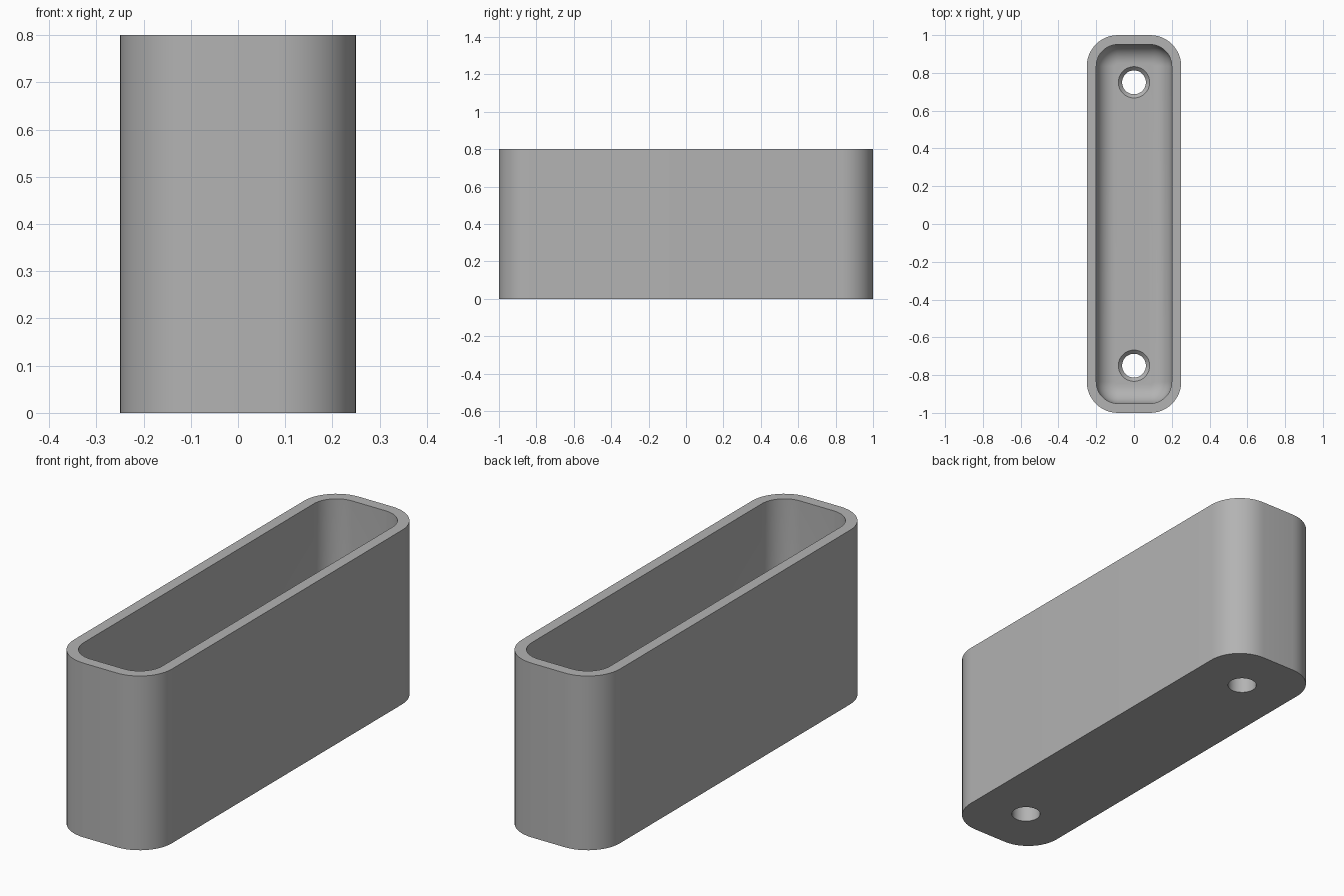
import bpy, bmesh, math

cube = bpy.data.objects.get("Cube")
if cube:
    bpy.data.objects.remove(cube, do_unlink=True)

WIDTH, LENGTH, HEIGHT = 0.5, 2.0, 0.8
WALL, FLOOR, RADIUS = 0.05, 0.1, 0.165
FILLET, HOLE_Y = 0.1, 0.75

grey = bpy.data.materials.new("plain_grey")
grey.use_nodes = True
colour = (0.45, 0.45, 0.45, 1)
grey.diffuse_color = colour
grey.node_tree.nodes["Principled BSDF"].inputs["Base Color"].default_value = colour


def rounded_ring(bm, inset, z, steps=12):
    """Rounded rectangle, inset from the outer wall."""
    r = RADIUS - inset
    verts = []
    for k, (sx, sy) in enumerate([(1, 1), (-1, 1), (-1, -1), (1, -1)]):
        cx, cy = sx * (WIDTH / 2 - RADIUS), sy * (LENGTH / 2 - RADIUS)
        for i in range(steps + 1):
            a = (k + i / steps) * math.pi / 2
            verts.append(bm.verts.new((cx + r * math.cos(a), cy + r * math.sin(a), z)))
    return verts


def circle_ring(bm, radius, y, z, n=48):
    return [bm.verts.new((radius * math.cos(i * math.tau / n),
                          y + radius * math.sin(i * math.tau / n), z)) for i in range(n)]


def loft(bm, rings):
    """Skin a stack of rings and cap both ends."""
    for a, b in zip(rings, rings[1:]):
        for i in range(len(a)):
            j = (i + 1) % len(a)
            bm.faces.new((a[i], a[j], b[j], b[i]))
    bm.faces.new(rings[0][::-1])
    bm.faces.new(rings[-1])


def make_object(name, bm):
    bmesh.ops.recalc_face_normals(bm, faces=bm.faces)
    mesh = bpy.data.meshes.new(name)
    bm.to_mesh(mesh)
    bm.free()
    mesh.materials.append(grey)
    obj = bpy.data.objects.new(name, mesh)
    bpy.context.collection.objects.link(obj)
    return obj


# Outer wall, rim and filleted cavity as one continuous skin
bm = bmesh.new()
rings = [rounded_ring(bm, 0, 0), rounded_ring(bm, 0, HEIGHT), rounded_ring(bm, WALL, HEIGHT)]
for i in range(11):
    a = i / 10 * math.pi / 2
    rings.append(rounded_ring(bm, WALL + FILLET * (1 - math.cos(a)),
                              FLOOR + FILLET * (1 - math.sin(a))))
loft(bm, rings)
tray = make_object("deep_tray", bm)

# Chamfered screw holes through the floor
for name, y in (("front_hole_cutter", -HOLE_Y), ("back_hole_cutter", HOLE_Y)):
    bm = bmesh.new()
    loft(bm, [circle_ring(bm, r, y, z) for r, z in
              ((0.063, -0.1), (0.063, FLOOR - 0.02), (0.083, FLOOR), (0.083, FLOOR + 0.1))])
    cutter = make_object(name, bm)
    cutter.hide_render = True
    cutter.hide_viewport = True
    cutter.display_type = 'WIRE'
    cut = tray.modifiers.new(name, 'BOOLEAN')
    cut.operation = 'DIFFERENCE'
    cut.solver = 'EXACT'
    cut.object = cutter

bpy.context.view_layer.objects.active = tray
tray.select_set(True)
for mod in list(tray.modifiers):
    bpy.ops.object.modifier_apply(modifier=mod.name)
for obj in [o for o in bpy.data.objects if o.name.endswith("hole_cutter")]:
    bpy.data.objects.remove(obj, do_unlink=True)
bpy.ops.object.shade_smooth_by_angle(angle=math.radians(30))
